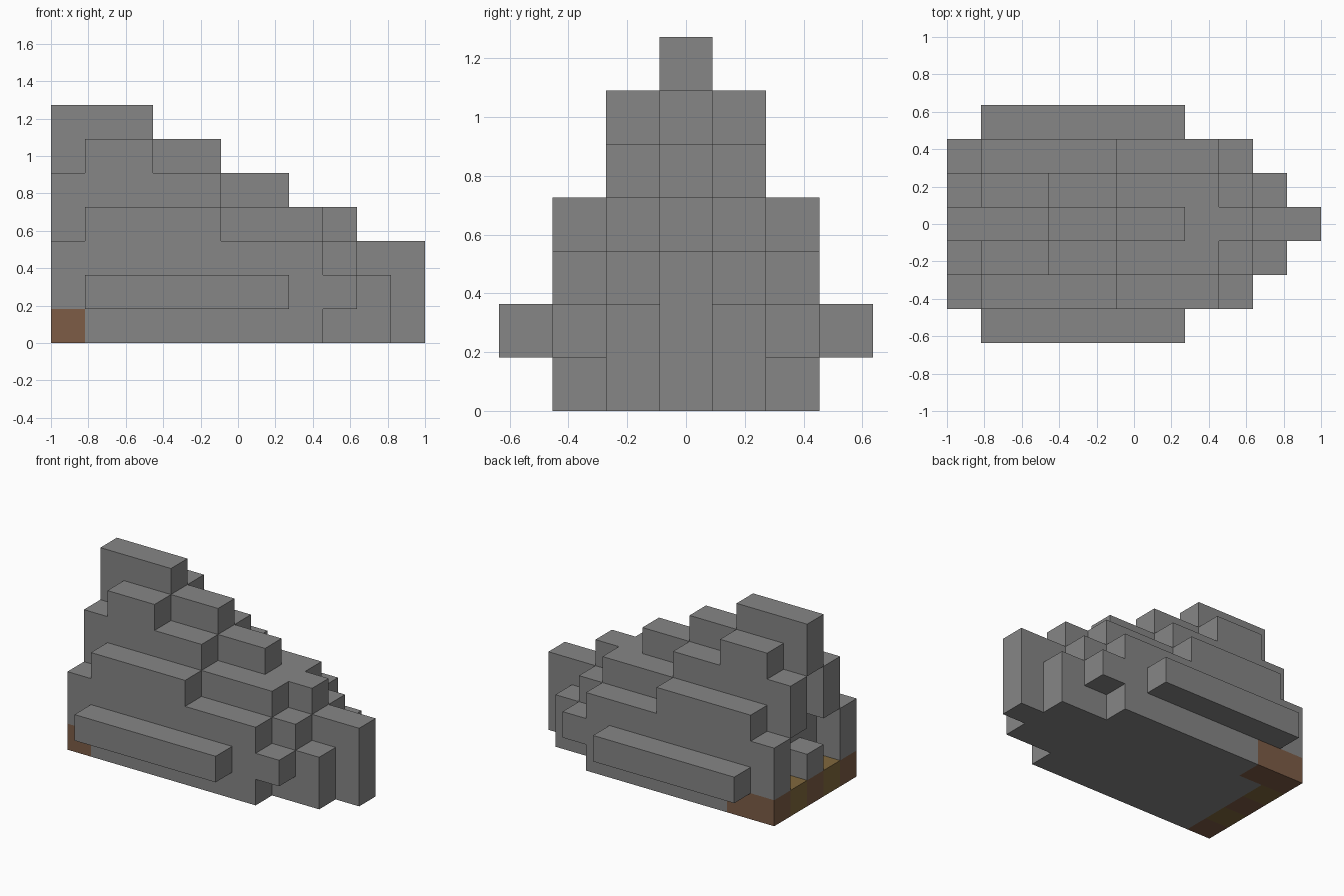
import bpy
import bmesh
from mathutils import Vector

cube = bpy.data.objects.get("Cube")
if cube:
    bpy.data.objects.remove(cube, do_unlink=True)

U = 2 / 11  # edge of one block


def material(name, rgb):
    m = bpy.data.materials.new(name)
    m.use_nodes = True
    m.diffuse_color = (*rgb, 1)
    m.node_tree.nodes["Principled BSDF"].inputs["Base Color"].default_value = (*rgb, 1)
    return m


grey = material("grey", (0.24, 0.24, 0.24))
brown = material("brown", (0.205, 0.107, 0.061))
tan = material("tan", (0.22, 0.14, 0.047))


def block(x0, x1, j, z0, z1):
    """Blocks of one lengthwise slice j, ends exclusive."""
    return {(x, j, z) for x in range(x0, x1) for z in range(z0, z1)}


def both(x0, x1, j, z0, z1):
    return block(x0, x1, j, z0, z1) | block(x0, x1, -j, z0, z1)


# Central spine, stepping down towards the nose, with a recess at the tail
spine = (block(0, 3, 0, 0, 7) | block(3, 5, 0, 0, 6) | block(5, 7, 0, 0, 5)
         | block(7, 9, 0, 0, 4) | block(9, 11, 0, 0, 3)) - block(0, 1, 0, 2, 5)

# Inner slices either side of the spine, open at the tail
inner = (both(0, 1, 1, 0, 5) | both(1, 3, 1, 0, 6) | both(3, 5, 1, 0, 5)
         | both(5, 8, 1, 0, 4) | both(8, 9, 1, 0, 3) | both(9, 10, 1, 0, 2)) - both(0, 1, 1, 1, 3)

# Outer walls, front lugs and side rails
outer = both(0, 1, 2, 0, 3) | both(1, 5, 2, 0, 4) | both(5, 8, 2, 0, 3)
lugs = both(8, 9, 2, 1, 2)
rails = both(1, 7, 3, 1, 2)

# Coloured blocks along the bottom of the tail
tail_brown = block(0, 1, 0, 0, 1) | both(0, 1, 2, 0, 1) | block(1, 2, 2, 0, 1)
tail_tan = both(0, 1, 1, 0, 1)
tail = tail_brown | tail_tan
solid = spine | inner | outer | lugs | rails


def build(name, cells, mat):
    """Skin the blocks with faces wherever no other block touches them."""
    bm = bmesh.new()
    for cell in sorted(cells):
        centre = Vector(cell) + Vector((0.5, 0, 0.5))
        for axis in range(3):
            for sign in (-1, 1):
                n = Vector((0, 0, 0))
                n[axis] = sign
                if tuple(int(c + d) for c, d in zip(cell, n)) in solid:
                    continue
                a = Vector((0, 0, 0))
                a[(axis + 1) % 3] = 0.5
                b = n.cross(a)
                mid = centre + n / 2
                ring = (mid - a - b, mid + a - b, mid + a + b, mid - a + b)
                bm.faces.new([bm.verts.new((p - Vector((5.5, 0, 0))) * U) for p in ring])
    bmesh.ops.remove_doubles(bm, verts=bm.verts, dist=U / 100)
    mesh = bpy.data.meshes.new(name)
    bm.to_mesh(mesh)
    bm.free()
    mesh.materials.append(mat)
    bpy.context.collection.objects.link(bpy.data.objects.new(name, mesh))


build("stepped_spine", spine - tail, grey)
build("inner_hull", inner - tail, grey)
build("outer_hull", outer - tail, grey)
build("front_lugs", lugs, grey)
build("side_rails", rails, grey)
build("tail_brown_blocks", tail_brown, brown)
build("tail_tan_blocks", tail_tan, tan)
